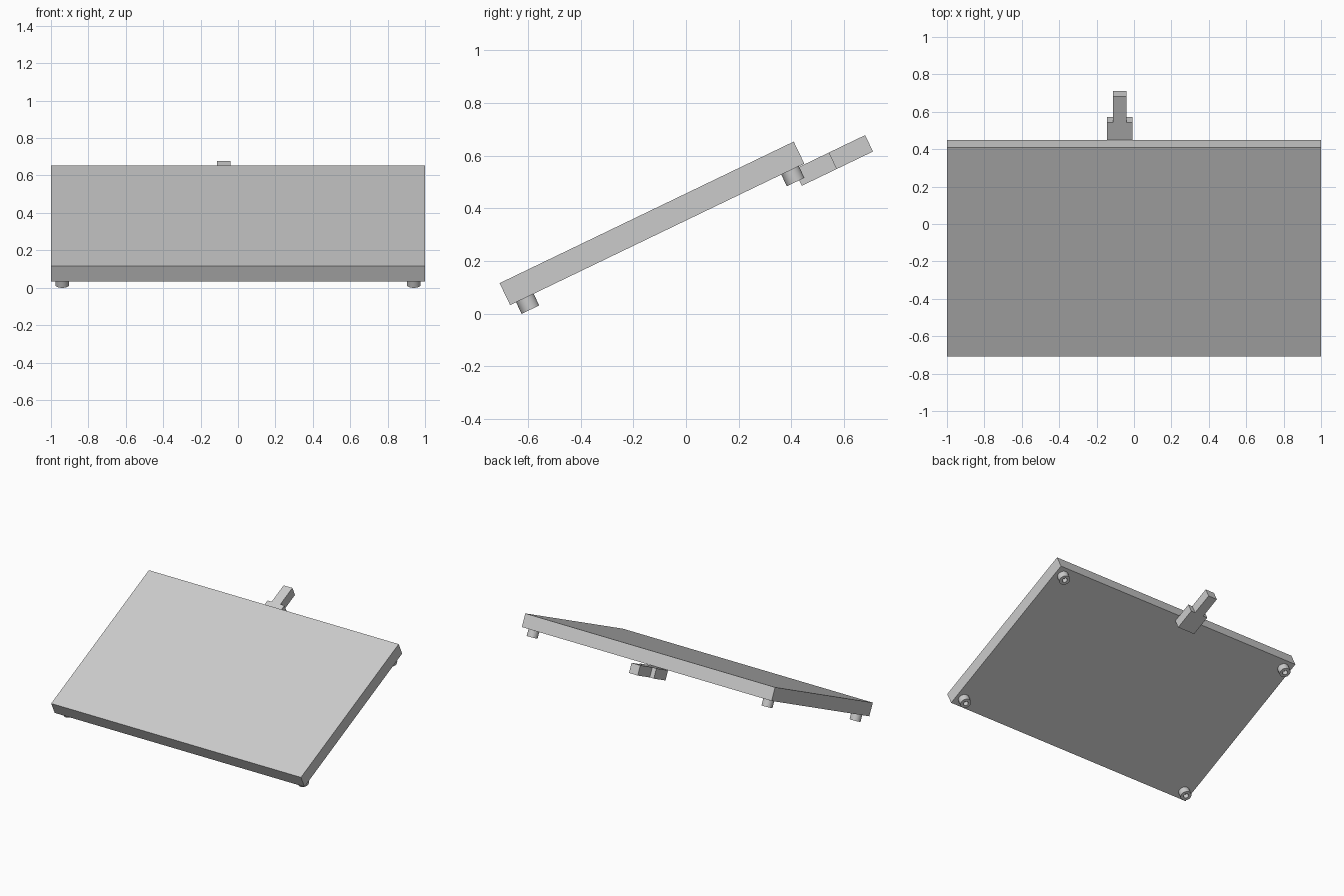
import bpy
import bmesh
import math
from mathutils import Matrix, Vector

cube = bpy.data.objects.get("Cube")
if cube:
    bpy.data.objects.remove(cube, do_unlink=True)

# Single plain grey
grey = bpy.data.materials.new("plain_grey")
grey.use_nodes = True
colour = (0.6, 0.6, 0.6, 1)
grey.diffuse_color = colour
grey.node_tree.nodes["Principled BSDF"].inputs["Base Color"].default_value = colour

# Everything is laid out flat (x across, y along the slab, z off its underside), then tilted
LENGTH, THICK = 1.24, 0.0925
TILT = Matrix.Translation((0, -0.668, 0.0324)) @ Matrix.Rotation(math.radians(25.7), 4, "X")


def add_object(name, bm, offset=(0, 0, 0)):
    bmesh.ops.recalc_face_normals(bm, faces=bm.faces)
    mesh = bpy.data.meshes.new(name)
    bm.to_mesh(mesh)
    bm.free()
    mesh.materials.append(grey)
    obj = bpy.data.objects.new(name, mesh)
    obj.matrix_world = TILT @ Matrix.Translation(offset)
    bpy.context.collection.objects.link(obj)
    return obj


def prism(name, outline, bottom, top):
    """Extrude a flat outline upward."""
    bm = bmesh.new()
    face = bm.faces.new([bm.verts.new((x, y, bottom)) for x, y in outline])
    walls = bmesh.ops.extrude_face_region(bm, geom=[face])
    verts = [g for g in walls["geom"] if isinstance(g, bmesh.types.BMVert)]
    bmesh.ops.translate(bm, verts=verts, vec=(0, 0, top - bottom))
    return add_object(name, bm)


def lathe(name, profile, offset):
    """Spin a radius/height profile about the vertical axis."""
    bm = bmesh.new()
    verts = [bm.verts.new((r, 0, z)) for r, z in profile]
    edges = [bm.edges.new(pair) for pair in zip(verts, verts[1:])]
    bmesh.ops.spin(bm, geom=verts + edges, cent=(0, 0, 0), axis=(0, 0, 1),
                   angle=math.tau, steps=32)
    bmesh.ops.remove_doubles(bm, verts=bm.verts, dist=0.0001)
    return add_object(name, bm, offset)


# Main slab
prism("panel", [(-1, 0), (1, 0), (1, LENGTH), (-1, LENGTH)], 0, THICK)

# Stepped plug and its narrower tip under the rear edge
start, step, end = 1.195, 1.343, 1.495
half = [(0.068, start), (0.068, step), (0.035, step), (0.035, end)]
outline = half + [(-x, y) for x, y in reversed(half)]
prism("cable_plug", [(x - 0.076, y) for x, y in outline], -0.072, -0.003)

# Round feet with a recessed screw hole
foot = [(0, 0), (0.037, 0), (0.037, -0.049), (0.017, -0.049), (0.017, -0.015), (0, -0.015)]
feet = []
for side, x in (("right", -0.94), ("left", 0.94)):
    for place, y in (("front", 0.062), ("back", LENGTH - 0.06)):
        feet.append(lathe(f"{place}_{side}_foot", foot, (x, y, 0)))

bpy.ops.object.select_all(action="DESELECT")
for obj in feet:
    obj.select_set(True)
bpy.context.view_layer.objects.active = feet[0]
bpy.ops.object.shade_smooth_by_angle()
